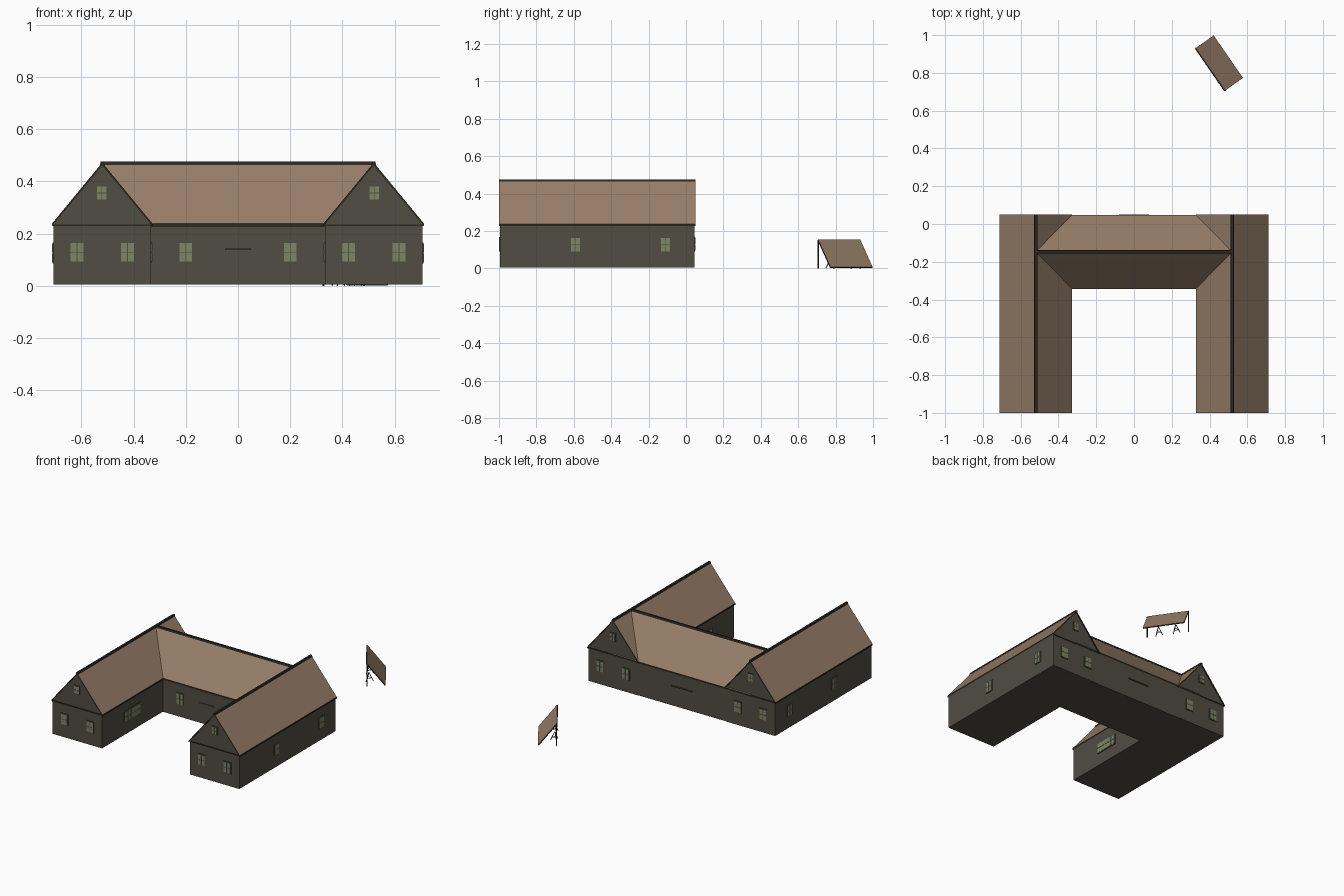
import bpy, bmesh, math
from mathutils import Vector

if "Cube" in bpy.data.objects:
    bpy.data.objects.remove(bpy.data.objects["Cube"])


def material(name, rgb):
    m = bpy.data.materials.new(name)
    m.diffuse_color = (*rgb, 1)
    m.use_nodes = True
    m.node_tree.nodes["Principled BSDF"].inputs["Base Color"].default_value = m.diffuse_color
    return m


ROOF = material("roof tan", (0.31, 0.21, 0.14))
WALL = material("wall olive grey", (0.08, 0.074, 0.055))
TRIM = material("dark trim", (0.026, 0.023, 0.017))
GLASS = material("window green", (0.2, 0.24, 0.13))


def finish(name, bm, mats, rule=None):
    bmesh.ops.recalc_face_normals(bm, faces=bm.faces)
    if rule:
        for f in bm.faces:
            f.material_index = rule(f)
    me = bpy.data.meshes.new(name)
    bm.to_mesh(me)
    bm.free()
    for m in mats:
        me.materials.append(m)
    ob = bpy.data.objects.new(name, me)
    bpy.context.collection.objects.link(ob)
    return ob


def prism(name, profile, a, b, axis, mats, rule=None):
    """Extrude a (u, z) profile along x or y from a to b."""
    bm = bmesh.new()
    put = (lambda u, t, z: (t, u, z)) if axis == 'x' else (lambda u, t, z: (u, t, z))
    face = bm.faces.new([bm.verts.new(put(u, a, z)) for u, z in profile])
    ext = bmesh.ops.extrude_face_region(bm, geom=[face])
    shift = Vector(put(0, b - a, 0))
    for v in ext['geom']:
        if isinstance(v, bmesh.types.BMVert):
            v.co += shift
    return finish(name, bm, mats, rule)


def add_box(bm, lo, hi, index=0):
    r = bmesh.ops.create_cube(bm, size=1)
    for v in r['verts']:
        v.co = [lo[i] + (v.co[i] + 0.5) * (hi[i] - lo[i]) for i in range(3)]
        for f in v.link_faces:
            f.material_index = index


def box(name, lo, hi, mat):
    bm = bmesh.new()
    add_box(bm, lo, hi)
    return finish(name, bm, [mat])


def rod(name, p, q, r, mat, sides=6):
    p, q = Vector(p), Vector(q)
    bm = bmesh.new()
    bmesh.ops.create_cone(bm, cap_ends=True, segments=sides, radius1=r, radius2=r, depth=(q - p).length)
    ob = finish(name, bm, [mat])
    ob.location = (p + q) / 2
    ob.rotation_euler = (q - p).to_track_quat('Z', 'Y').to_euler()
    return ob


def window(name, axis, wall, sign, u, z, w=0.052, h=0.073, cols=2, rows=2):
    """Thin frame plate with separate raised panes, on an x or y facing wall."""
    bm = bmesh.new()

    def plate(u0, u1, z0, z1, d, index):
        a, b = sorted((wall - sign * 0.002, wall + sign * d))
        if axis == 'x':
            add_box(bm, (a, u0, z0), (b, u1, z1), index)
        else:
            add_box(bm, (u0, a, z0), (u1, b, z1), index)

    plate(u - w / 2 - .003, u + w / 2 + .003, z - h / 2 - .003, z + h / 2 + .003, 0.004, 0)
    cw, rh, g = w / cols, h / rows, 0.003
    for i in range(cols):
        for j in range(rows):
            u0, z0 = u - w / 2 + i * cw, z - h / 2 + j * rh
            plate(u0 + g / 2, u0 + cw - g / 2, z0 + g / 2, z0 + rh - g / 2, 0.006, 1)
    finish(name, bm, [WALL, GLASS])


BASE, EAVE, RIDGE = 0.005, 0.238, 0.472


def house(name, c, half, a, b, axis, inset):
    """Gabled block: walls, roof shell with dark edges, and ridge cap."""
    k = half - 0.006
    walls = [(c - k, BASE), (c + k, BASE), (c + k, EAVE - .004), (c, RIDGE - .008), (c - k, EAVE - .004)]
    prism(name + "_walls", walls, a + inset, b - inset, axis, [WALL])
    t = 0.011
    shell = [(c - half, EAVE), (c, RIDGE), (c + half, EAVE),
             (c + half, EAVE - t), (c, RIDGE - t), (c - half, EAVE - t)]
    prism(name + "_roof", shell, a, b, axis, [ROOF, TRIM], lambda f: 0 if f.normal.z > .3 else 1)
    cap = [(c - .009, RIDGE - .009), (c + .009, RIDGE - .009), (c + .006, RIDGE + .004), (c - .006, RIDGE + .004)]
    prism(name + "_ridge_cap", cap, a, b, axis, [TRIM])


# Main U-shaped building
house("centre_block", -0.1475, 0.196, -0.52, 0.52, 'x', 0)
for s, side in ((-1, "left"), (1, "right")):
    house(side + "_wing", s * 0.52, 0.193, -1.0, 0.05, 'y', 0.005)
    # Gable ends: eave boards and windows, front and back
    for y, d, end in ((-0.995, -1, "front"), (0.045, 1, "back")):
        n = side + "_" + end
        box(n + "_eave_board", (s * .52 - .188, min(y, y + d * .004), EAVE - .009),
            (s * .52 + .188, max(y, y + d * .004), EAVE - .002), TRIM)
        for x in (0.617, 0.423):
            window(n + "_window", 'y', y, d, s * x, 0.129)
        window(n + "_gable_window", 'y', y, d, s * 0.522, 0.356, 0.038, 0.052)
    # Outer wall windows
    for y in (-0.59, -0.11):
        window(side + "_outer_window", 'x', s * 0.707, s, y, 0.126)
    # Courtyard windows
    window(side + "_wide_window", 'x', s * 0.333, -s, -0.67, 0.128, 0.17, 0.07, 5, 2)
    window(side + "_court_window", 'y', -0.3375, -1, s * 0.2, 0.129)

# Thin ledges on the middle of the centre block
box("back_ledge", (-.08, .04, .138), (.08, .05, .144), WALL)
box("court_ledge", (-.05, -.344, .138), (.05, -.335, .144), WALL)

# Detached lean-to: sloping roof slab from two posts down to the ground
A, B = Vector((.48, .705, .153)), Vector((.325, .93, .153))
C, D = Vector((.42, .997, .004)), Vector((.575, .772, .004))
nrm = (B - A).cross(D - A).normalized()
nrm = nrm if nrm.z > 0 else -nrm
bm = bmesh.new()
top = [bm.verts.new(p + nrm * .003) for p in (A, B, C, D)]
low = [bm.verts.new(p - nrm * .004) for p in (A, B, C, D)]
bm.faces.new(top)
bm.faces.new(low[::-1])
for i in range(4):
    j = (i + 1) % 4
    bm.faces.new((top[i], low[i], low[j], top[j]))
bm.normal_update()
finish("shelter_roof", bm, [ROOF, TRIM], lambda f: 0 if abs(f.normal.dot(nrm)) > .9 else 1)
inner = (D - A) * 0.03
for p in (A, B):
    q = p + inner
    rod("shelter_post", (q.x, q.y, 0), (q.x, q.y, p.z - .004), .004, TRIM)

# Two small tripod stands under the shelter
for t in (0.28, 0.70):
    c = A.lerp(B, t) + (D - A) * 0.12
    for i in range(3):
        a = math.radians(25 + 120 * i)
        ca, sa = math.cos(a), math.sin(a)
        rod("stand_leg", (c.x + .028 * ca, c.y + .028 * sa, .001), (c.x, c.y, .06), .0025, TRIM)
        b = a + math.radians(120)
        rod("stand_brace", (c.x + .018 * ca, c.y + .018 * sa, .022),
            (c.x + .018 * math.cos(b), c.y + .018 * math.sin(b), .022), .002, ROOF)
